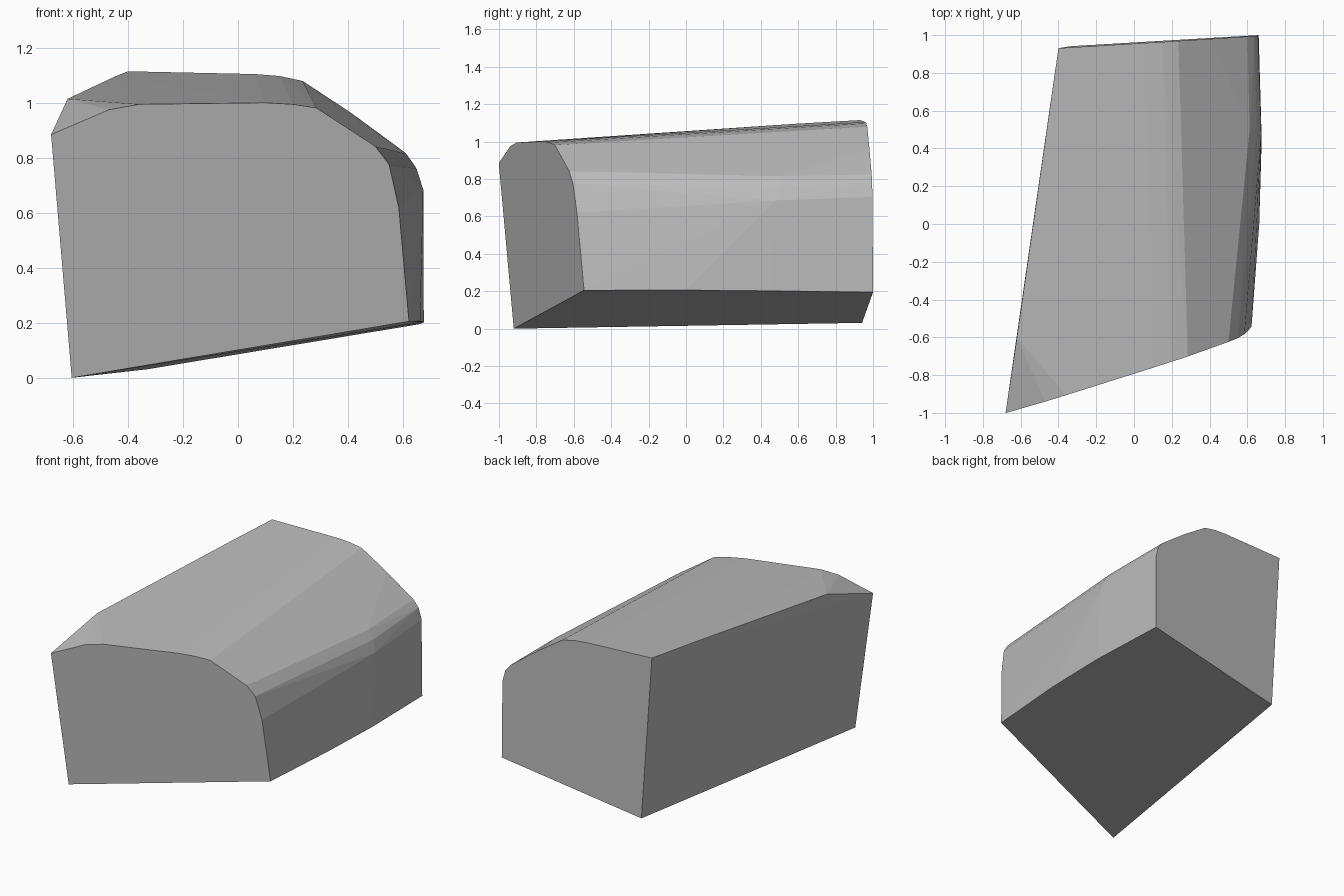
import bpy, bmesh
from mathutils import Vector

if "Cube" in bpy.data.objects:
    bpy.data.objects.remove(bpy.data.objects["Cube"])

# Outline (x, z) of the slanted front end and of the back end
FRONT = [(-0.605, 0.005), (-0.68, 0.89), (-0.47, 0.98), (-0.36, 1.0), (0.1, 1.006),
         (0.2, 1.0), (0.285, 0.987), (0.5, 0.847), (0.55, 0.78), (0.585, 0.625), (0.622, 0.21)]
BACK = [(-0.33, 0.036), (-0.4, 1.12), (-0.33, 1.118), (0.06, 1.11), (0.15, 1.103),
        (0.235, 1.085), (0.41, 0.97), (0.6, 0.83), (0.637, 0.785), (0.657, 0.71), (0.66, 0.2)]
# Points where the sides bulge between the two ends
BULGE = [(-0.62, -0.6, 1.02), (-0.45, 0.58, 1.1), (0.612, 0.5, 0.82), (0.65, 0.5, 0.765),
         (0.674, 0.48, 0.69), (0.676, 0.45, 0.207), (0.663, 0.0, 0.211)]


def front_y(x, z):
    return -0.545 + 0.317 * (x - 0.622) - 0.0636 * (z - 0.21)


def back_y(x, z):
    return 1.0 + 0.06 * (x - 0.66) - 0.006 * (z - 0.2)


points = [Vector((x, front_y(x, z), z)) for x, z in FRONT]
points += [Vector((x, back_y(x, z), z)) for x, z in BACK]
points += [Vector(p) for p in BULGE]

# Solid body stretched over the outlines
bm = bmesh.new()
for p in points:
    bm.verts.new(p)
result = bmesh.ops.convex_hull(bm, input=bm.verts)
loose = [v for v in bm.verts if not v.link_faces]
bmesh.ops.delete(bm, geom=loose, context='VERTS')
bmesh.ops.dissolve_limit(bm, angle_limit=0.01, verts=bm.verts, edges=bm.edges)
bmesh.ops.recalc_face_normals(bm, faces=bm.faces)
lowest = min(v.co.z for v in bm.verts)
bmesh.ops.translate(bm, vec=(0, 0, -lowest), verts=bm.verts)

mesh = bpy.data.meshes.new("block_body")
bm.to_mesh(mesh)
bm.free()
body = bpy.data.objects.new("block_body", mesh)
bpy.context.collection.objects.link(body)

grey = bpy.data.materials.new("light_grey")
grey.diffuse_color = (0.5, 0.5, 0.5, 1)
grey.use_nodes = True
grey.node_tree.nodes["Principled BSDF"].inputs["Base Color"].default_value = grey.diffuse_color
mesh.materials.append(grey)
